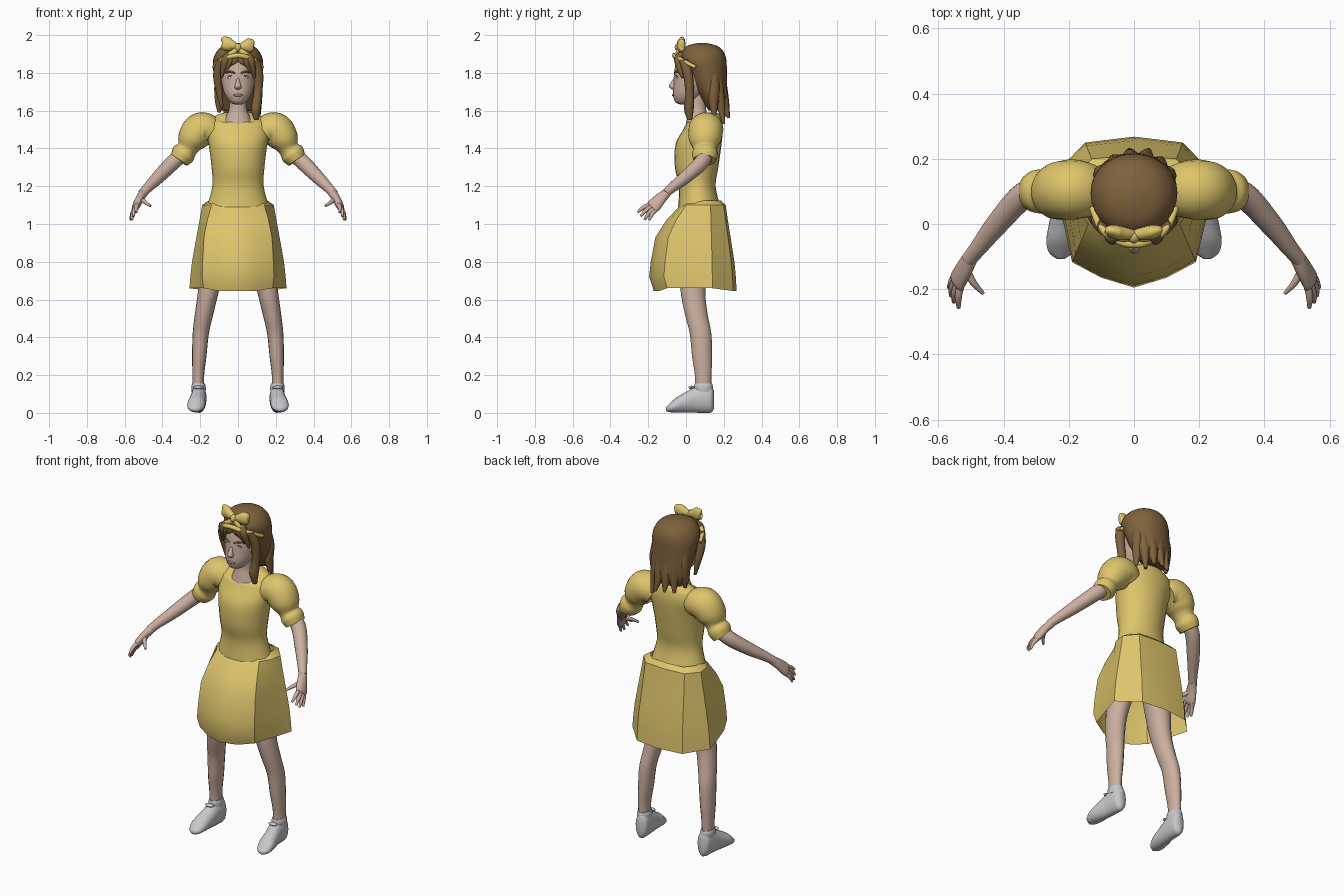
import bpy, bmesh, math
from mathutils import Vector


def material(name, rgb):
    m = bpy.data.materials.new(name)
    m.diffuse_color = (*rgb, 1)
    return m


SKIN = material("skin", (0.60, 0.43, 0.35))
YELLOW = material("yellow cloth", (0.73, 0.56, 0.15))
HAIR = material("brown hair", (0.21, 0.12, 0.045))
GREY = material("pale grey", (0.58, 0.58, 0.60))
WHITE = material("eye white", (0.75, 0.73, 0.70))
DARK = material("dark iris", (0.06, 0.05, 0.04))
LIPS = material("lips", (0.42, 0.25, 0.22))


def finish(name, bm, mat, mirror=False, angle=60):
    bmesh.ops.recalc_face_normals(bm, faces=bm.faces)
    me = bpy.data.meshes.new(name)
    bm.to_mesh(me)
    bm.free()
    for p in me.polygons:
        p.use_smooth = True
    me.set_sharp_from_angle(angle=math.radians(angle))
    me.materials.append(mat)
    ob = bpy.data.objects.new(name, me)
    bpy.context.collection.objects.link(ob)
    if mirror:
        ob.modifiers.new("mirror", 'MIRROR').use_mirror_merge = False
    return ob


def spline(pts, steps):
    """Catmull-Rom through rows of (x, y, z, radius a, radius b)."""
    out, m = [], len(pts) - 1
    for i in range(m):
        p0, p1, p2, p3 = (pts[max(0, min(m, i + k))] for k in (-1, 0, 1, 2))
        for s in range(steps):
            t = s / steps
            out.append([0.5 * (2 * b + (c - a) * t + (2 * a - 5 * b + 4 * c - d) * t * t
                               + (3 * b - a - 3 * c + d) * t ** 3)
                        for a, b, c, d in zip(p0, p1, p2, p3)])
    return out + [list(pts[-1])]


def tube(name, pts, mat, axis=None, n=16, steps=4, mirror=False):
    """Loft elliptical rings; axis z or y keeps rings parallel, None follows the path."""
    rows = spline([p if len(p) == 5 else (*p, p[3]) for p in pts], steps)
    bm, rings = bmesh.new(), []
    for i, r in enumerate(rows):
        c = Vector(r[:3])
        if axis == 'z':
            u, v = Vector((1, 0, 0)), Vector((0, 1, 0))
        elif axis == 'y':
            u, v = Vector((1, 0, 0)), Vector((0, 0, 1))
        else:
            t = Vector(rows[min(i + 1, len(rows) - 1)][:3]) - Vector(rows[max(i - 1, 0)][:3])
            u = Vector((0, 1, 0)).cross(t).normalized()
            v = t.cross(u).normalized()
        a, b = max(r[3], 0.002), max(r[4], 0.002)
        rings.append([bm.verts.new(c + u * a * math.cos(k * math.tau / n)
                                   + v * b * math.sin(k * math.tau / n)) for k in range(n)])
    for A, B in zip(rings, rings[1:]):
        for k in range(n):
            bm.faces.new((A[k], A[(k + 1) % n], B[(k + 1) % n], B[k]))
    bm.faces.new(rings[0])
    bm.faces.new(rings[-1])
    return finish(name, bm, mat, mirror)


def blob(name, c, s, mat, mirror=False):
    bm = bmesh.new()
    bmesh.ops.create_uvsphere(bm, u_segments=16, v_segments=10, radius=1)
    for v in bm.verts:
        v.co = Vector((v.co.x * s[0] + c[0], v.co.y * s[1] + c[1], v.co.z * s[2] + c[2]))
    return finish(name, bm, mat, mirror)


# Bodice, with the neckline tipped down at the front
bodice = tube("bodice", [(0, .07, 1.09, .165, .112), (0, .06, 1.2, .136, .097), (0, .056, 1.3, .14, .115),
                         (0, .066, 1.42, .155, .122), (0, .09, 1.5, .17, .105), (0, .10, 1.55, .15, .09),
                         (0, .10, 1.578, .11, .08), (0, .095, 1.59, .075, .068)], YELLOW, 'z', 24)
for v in bodice.data.vertices:
    if v.co.z > 1.54 and v.co.y < .1:
        v.co.z -= (.1 - v.co.y) * .5 * min(1, (v.co.z - 1.54) / .04)

# Skirt: angular panels with a ridge down the front
top = [(0, -.03), (.08, -.02), (.14, 0), (.18, .06), (.19, .13), (.13, .2), (0, .21)]
low = [(0, -.195), (.1, -.165), (.19, -.117), (.228, .04), (.257, .14), (.15, .25), (0, .268)]
bm, rings = bmesh.new(), []
for z, tf, tb in [(1.125, 0, 0), (1.1, 0, 0), (1.02, .45, .2), (.93, .8, .45),
                  (.80, .95, .8), (.72, 1, .93), (.645, .85, 1)]:
    half = []
    for i, (a, b) in enumerate(zip(top, low)):
        t = tf if i < 3 else tb
        x, y = a[0] + (b[0] - a[0]) * t, a[1] + (b[1] - a[1]) * t
        if z > 1.11:
            x, y = x * .8, .08 + (y - .08) * .8
        half.append((x, y, z + (.015 if z < .7 and 1 < i < 5 else 0)))
    loop = half + [(-x, y, zz) for x, y, zz in half[-2:0:-1]]
    rings.append([bm.verts.new(p) for p in loop])
for A, B in zip(rings, rings[1:]):
    for k in range(len(A)):
        j = (k + 1) % len(A)
        bm.faces.new((A[k], A[j], B[j], B[k]))
finish("skirt", bm, YELLOW, angle=35)

# Puffed sleeves with gathered cuffs
tube("sleeve", [(.13, .1, 1.48, .07, .08), (.165, .105, 1.50, .085, .09), (.205, .105, 1.495, .092, .092),
                (.245, .1, 1.445, .078, .085), (.268, .1, 1.40, .055, .062), (.29, .1, 1.37, .064, .068),
                (.312, .098, 1.338, .052, .06)], YELLOW, n=20, mirror=True)

# Arms, palms and fingers
tube("arm", [(.26, .1, 1.40, .038), (.335, .09, 1.335, .041), (.42, 0, 1.25, .035),
             (.475, -.07, 1.195, .027), (.508, -.11, 1.16, .023)], SKIN, mirror=True)
tube("palm", [(.50, -.10, 1.165, .024, .022), (.52, -.135, 1.135, .022, .032),
              (.54, -.172, 1.095, .02, .038), (.546, -.183, 1.085, .012, .03)], SKIN, mirror=True)
for base, tip in [((.545, -.155, 1.08), (.568, -.195, 1.02)), ((.545, -.165, 1.085), (.562, -.22, 1.022)),
                  ((.54, -.178, 1.095), (.553, -.24, 1.04)), ((.532, -.185, 1.105), (.538, -.257, 1.062)),
                  ((.515, -.14, 1.13), (.463, -.213, 1.095))]:
    mid = [(a + b) / 2 + d for a, b, d in zip(base, tip, (.004, -.004, .004))]
    tube("finger", [(*base, .013), (*mid, .011), (*tip, .006)], SKIN, n=8, mirror=True)

# Legs and underwear
tube("leg", [(.09, .06, .95, .08), (.12, .05, .83, .073, .08), (.155, .037, .65, .056, .066),
             (.18, .055, .52, .049, .06), (.197, .077, .42, .043, .057), (.205, .085, .3, .038, .053),
             (.21, .091, .2, .031, .044), (.21, .092, .1, .03, .042)], SKIN, 'z', mirror=True)
blob("underwear", (0, .06, .95), (.16, .105, .11), GREY)

# Shoes with ankle cuff and small front tie
tube("shoe", [(.205, .147, .07, .015, .05), (.205, .132, .075, .036, .074), (.207, .09, .077, .041, .077),
              (.21, .045, .069, .042, .068), (.216, 0, .056, .045, .055), (.222, -.05, .042, .047, .04),
              (.225, -.088, .026, .036, .022), (.225, -.107, .02, .012, .01)], GREY, 'y', mirror=True)
tube("ankle_cuff", [(.208, .092, .11, .037, .05), (.209, .092, .14, .038, .05),
                    (.209, .092, .155, .033, .046)], GREY, 'z', mirror=True)
blob("shoe_tie", (.21, .03, .135), (.028, .016, .009), GREY, True)

# Neck and head
tube("neck", [(0, .06, 1.53, .08, .06), (0, .06, 1.575, .06, .052), (0, .06, 1.62, .046, .046),
              (0, .06, 1.70, .048, .05)], SKIN, 'z')
tube("head", [(0, .0, 1.633, .02, .03), (0, -.003, 1.645, .042, .053), (0, .01, 1.685, .07, .079),
              (0, .03, 1.74, .086, .096), (0, .05, 1.80, .092, .113), (0, .06, 1.87, .09, .108),
              (0, .065, 1.92, .06, .07)], SKIN, 'z', 24)
tube("nose", [(0, -.055, 1.775, .008, .008), (0, -.068, 1.75, .011, .013), (0, -.073, 1.727, .018, .018),
              (0, -.062, 1.712, .012, .012)], SKIN, 'z', 10, 3)

# Facial details
blob("eye", (.036, -.045, 1.775), (.018, .008, .008), WHITE, True)
blob("iris", (.035, -.050, 1.775), (.007, .005, .007), DARK, True)
tube("upper_lid", [(.016, -.051, 1.777, .002), (.036, -.053, 1.785, .0035), (.056, -.042, 1.777, .002)],
     DARK, n=6, mirror=True)
tube("brow", [(.014, -.060, 1.797, .004), (.04, -.054, 1.807, .005), (.066, -.032, 1.80, .003)],
     HAIR, n=6, mirror=True)
blob("mouth", (0, -.067, 1.682), (.026, .007, .007), LIPS)

# Hair mass, set back from the face below the fringe
tube("hair", [(0, .16, 1.60, .085, .04), (0, .15, 1.66, .112, .068), (0, .125, 1.74, .124, .093),
              (0, .108, 1.81, .131, .108), (0, .09, 1.865, .132, .124), (0, .085, 1.91, .115, .115),
              (0, .085, 1.943, .08, .08), (0, .085, 1.958, .025, .025)], HAIR, 'z', 28)

# Long locks at the back
for x0, x1, y1, z1 in [(-.095, -.10, .15, 1.59), (-.055, -.065, .205, 1.57), (-.01, -.015, .225, 1.57),
                       (.035, .045, .225, 1.56), (.075, .085, .20, 1.53), (.10, .11, .15, 1.56)]:
    y0 = .09 + .12 * math.sqrt(1 - (x0 / .135) ** 2)
    tube("back_lock", [(x0 * .9, y0 - .03, 1.84, .022), (x0, y0 - .022, 1.74, .03),
                       (x0, (y0 + y1) / 2 - .015, 1.65, .027), (x1, y1, z1, .008)], HAIR, 'z', 10)

# Locks framing the face, and the parted fringe
tube("side_lock", [(.085, -.01, 1.87, .028), (.108, .01, 1.79, .026), (.105, .02, 1.69, .023),
                   (.095, .015, 1.61, .026), (.097, .02, 1.55, .012)], HAIR, 'z', 12)
tube("side_lock", [(-.085, -.01, 1.87, .028), (-.108, .01, 1.79, .024), (-.098, .03, 1.69, .017),
                   (-.085, .035, 1.62, .008)], HAIR, 'z', 12)
for s in (-1, 1):
    for x0, x1, z1 in [(.015, .068, 1.80), (.045, .088, 1.775), (.0, .04, 1.835)]:
        tube("fringe", [(x0 * s, -.022, 1.895, .02), ((x0 + x1) / 2 * s, -.042, 1.865, .022),
                        (x1 * s, -.055 + x1 * .4, z1, .006)], HAIR, n=10)

# Headband and bow
tube("headband", [(-.128, .05, 1.83, .01), (-.10, -.012, 1.862, .012), (-.05, -.05, 1.882, .013),
                  (0, -.062, 1.892, .013), (.05, -.05, 1.882, .013), (.10, -.012, 1.862, .012),
                  (.128, .05, 1.83, .01)], YELLOW, n=10)
for s, dz in ((-1, .02), (1, .005)):
    tube("bow_loop", [(0, -.032, 1.935, .014, .014), (.025 * s, -.03, 1.938 + dz / 3, .024, .02),
                      (.055 * s, -.025, 1.942 + dz / 2, .037, .022), (.078 * s, -.02, 1.945 + dz, .03, .016),
                      (.086 * s, -.02, 1.945 + dz, .012, .008)], YELLOW, n=12)
    tube("bow_tail", [(0, -.04, 1.93, .01), (.03 * s, -.045, 1.905, .016, .01),
                      (.05 * s, -.045, 1.89, .014, .006)], YELLOW, n=10)
blob("bow_knot", (0, -.04, 1.935), (.018, .02, .022), YELLOW)
